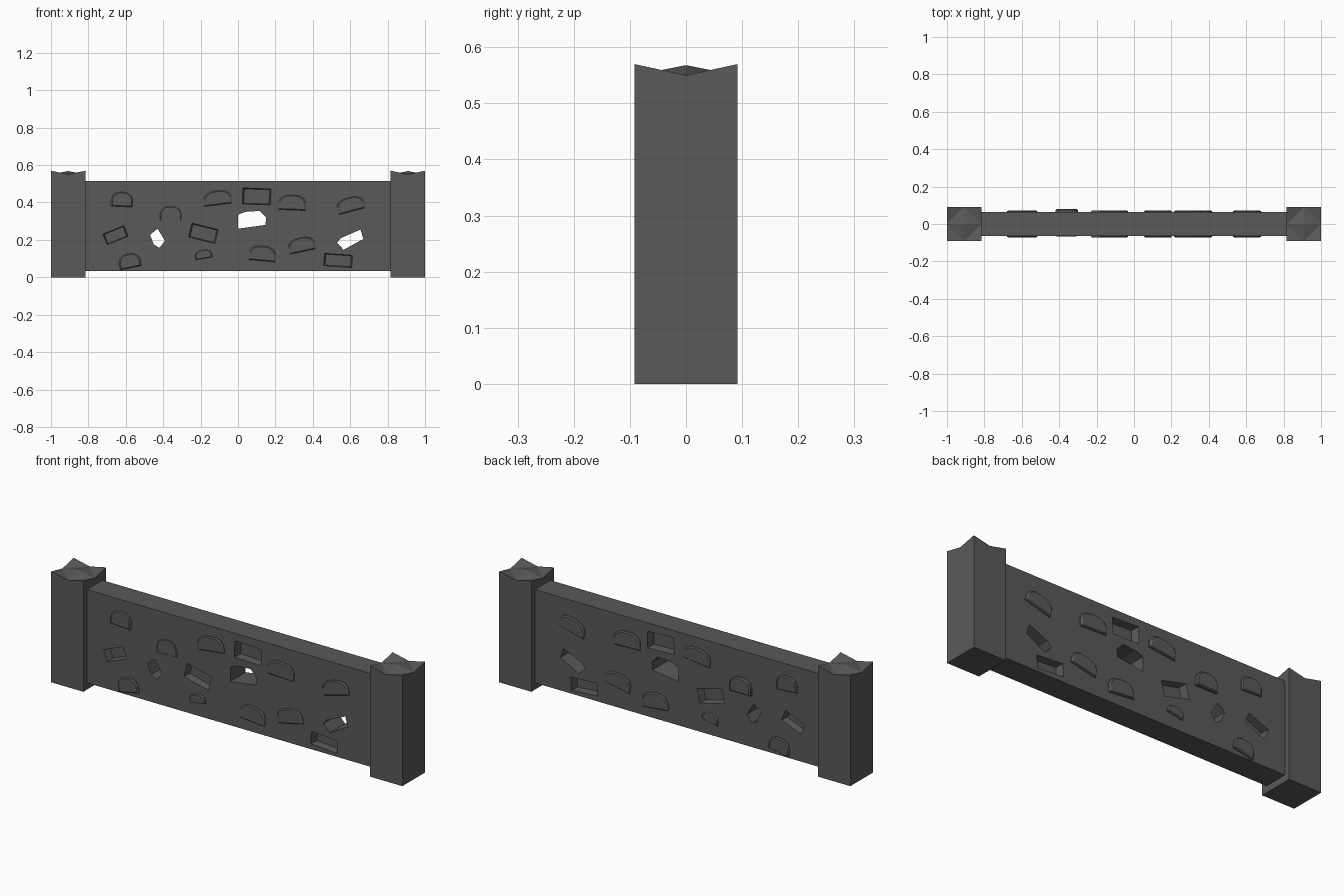
import bpy, bmesh, math

if "Cube" in bpy.data.objects:
    bpy.data.objects.remove(bpy.data.objects["Cube"], do_unlink=True)

stone = bpy.data.materials.new("dark_grey_stone")
stone.use_nodes = True
GREY = (0.1, 0.1, 0.1, 1)
stone.diffuse_color = GREY
stone.node_tree.nodes["Principled BSDF"].inputs["Base Color"].default_value = GREY

ARCH = [(-.5, -.5), (.5, -.5), (.5, 0), (.42, .28), (.25, .46), (0, .5),
        (-.25, .46), (-.42, .28), (-.5, 0)]
BLOCK = [(-.5, -.5), (.5, -.5), (.5, .5), (-.5, .5)]


def make(name, bm):
    bmesh.ops.recalc_face_normals(bm, faces=bm.faces)
    mesh = bpy.data.meshes.new(name)
    bm.to_mesh(mesh)
    bm.free()
    mesh.materials.append(stone)
    ob = bpy.data.objects.new(name, mesh)
    bpy.context.collection.objects.link(ob)
    return ob


def loft(bm, shape, x, z, w, h, deg, rings):
    """Stack scaled copies of a turned outline along y; rings are (y, scale)."""
    c, s = math.cos(math.radians(deg)), math.sin(math.radians(deg))
    loops = []
    for y, k in rings:
        pts = [(u * w * k, v * h * k) for u, v in shape]
        loops.append([bm.verts.new((x + a * c - b * s, y, z + a * s + b * c))
                      for a, b in pts])
    n = len(shape)
    for lo, hi in zip(loops, loops[1:]):
        for i in range(n):
            j = (i + 1) % n
            bm.faces.new((lo[i], lo[j], hi[j], hi[i]))
    bm.faces.new(loops[0])
    bm.faces.new(loops[-1])


# Wall slab
bm = bmesh.new()
loft(bm, BLOCK, 0, .275, 1.66, .48, 0, [(-.063, 1), (.063, 1)])
wall = make("wall", bm)

# Cutter: pits on both faces, and holes right through
bm = bmesh.new()
pits = [(.1, .432, .15, .085, -2), (-.655, .225, .12, .06, 22),
        (-.185, .235, .145, .075, -14), (.535, .09, .15, .065, -4)]
for pit in pits:
    for side in (-1, 1):
        loft(bm, BLOCK, *pit, [(side * .09, 1), (side * .063, 1), (side * .023, .9)])
holes = [
    [(0, .26), (.147, .28), (.15, .32), (.115, .355), (.04, .35), (0, .335)],
    [(-.47, .227), (-.45, .175), (-.42, .158), (-.39, .195), (-.43, .26)],
    [(.53, .185), (.565, .147), (.67, .205), (.655, .255), (.55, .21)],
]
for hole in holes:
    loft(bm, hole, 0, 0, 1, 1, 0, [(-.1, 1), (.1, 1)])
cutter = make("wall_cutter", bm)
cutter.hide_render = True

# Cut the wall, then drop the cutter
mod = wall.modifiers.new("openings", "BOOLEAN")
mod.operation = "DIFFERENCE"
mod.solver = "EXACT"
mod.object = cutter
bpy.context.view_layer.update()
cut = bpy.data.meshes.new_from_object(
    wall.evaluated_get(bpy.context.evaluated_depsgraph_get()))
wall.modifiers.clear()
wall.data = cut
bpy.data.objects.remove(cutter, do_unlink=True)

# Arched stones that stand out on both faces: x, z, width, height, turn
stones = [(-.62, .417, .115, .078, -3), (-.58, .088, .115, .075, 12),
          (-.11, .425, .15, .075, 7), (.29, .4, .15, .08, -2),
          (.6, .39, .148, .075, 15), (.13, .128, .145, .08, -5),
          (.34, .175, .145, .075, 12), (-.185, .123, .09, .045, 10),
          (-.36, .34, .12, .08, 0)]
for i, spec in enumerate(stones):
    shift = .007 if i == len(stones) - 1 else 0
    bm = bmesh.new()
    loft(bm, ARCH, *spec, [(y + shift, k) for y, k in
                           ((-.073, .88), (-.067, 1), (.067, 1), (.073, .88))])
    make(f"stone_{i + 1}", bm)

# End posts: raised corners and centre, low middle of each edge
R = .092
for side, name in ((-1, "right_post"), (1, "left_post")):
    bm = bmesh.new()
    cx = side * (1 - R)
    rim = [(-1, -1), (0, -1), (1, -1), (1, 0), (1, 1), (0, 1), (-1, 1), (-1, 0)]
    low = [bm.verts.new((cx + a * R, b * R, 0)) for a, b in rim]
    top = [bm.verts.new((cx + a * R, b * R, .57 if a and b else .55)) for a, b in rim]
    peak = bm.verts.new((cx, 0, .568))
    bm.faces.new(low)
    for i in range(8):
        j = (i + 1) % 8
        bm.faces.new((low[i], low[j], top[j], top[i]))
    for i in range(1, 8, 2):
        corner, nxt = top[(i + 1) % 8], top[(i + 2) % 8]
        bm.faces.new((top[i], corner, nxt))
        bm.faces.new((top[i], nxt, peak))
    make(name, bm)
